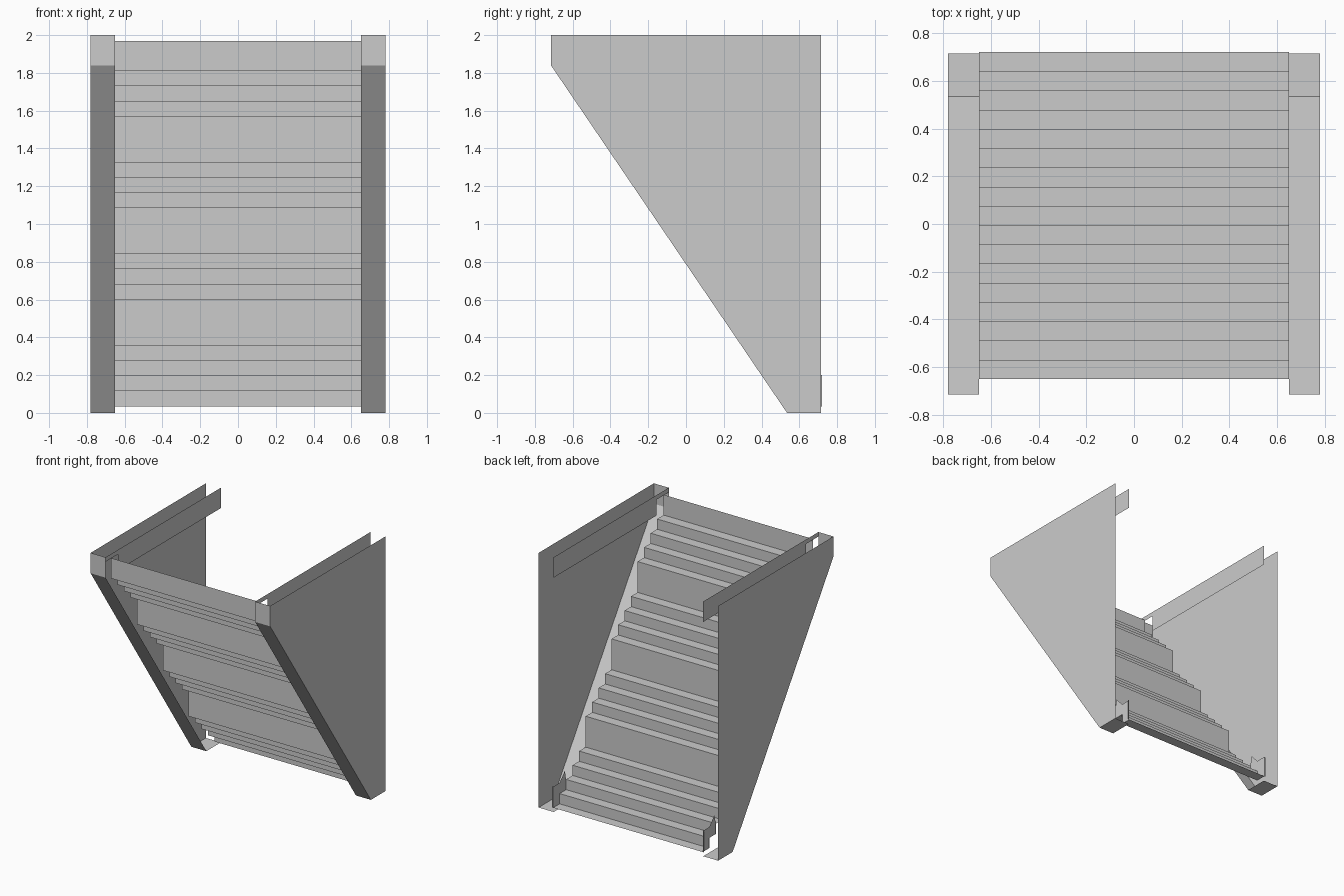
import bpy

if "Cube" in bpy.data.objects:
    bpy.data.objects.remove(bpy.data.objects["Cube"])


def sheet(name, verts, faces):
    mesh = bpy.data.meshes.new(name)
    mesh.from_pydata(verts, [], faces)
    mesh.update()
    obj = bpy.data.objects.new(name, mesh)
    bpy.context.collection.objects.link(obj)
    return obj


def strip(name, profile, x0, x1):
    """Sweep an open (y, z) profile across x."""
    verts = [(x, y, z) for y, z in profile for x in (x0, x1)]
    faces = [(2 * i, 2 * i + 1, 2 * i + 3, 2 * i + 2) for i in range(len(profile) - 1)]
    return sheet(name, verts, faces)


def plate(name, outline, x):
    """Flat (y, z) outline standing at one x."""
    return sheet(name, [(x, y, z) for y, z in outline], [tuple(range(len(outline)))])


OUTER, INNER = 0.78, 0.65
BACK, FRONT = 0.715, -0.715

# Stair sheet: groups of four small risers, then one tall riser
depth, low, tall = 0.0806, 0.0806, 0.2425
y, z = 0.72, 0.035
steps = [(y, z)]
for i in range(17):
    y -= depth
    steps.append((y, z))
    if i == 16:
        z = 1.97
    else:
        z += tall if i % 4 == 0 and i > 0 else low
    steps.append((y, z))
strip("stairs", steps, -INNER, INNER)

# Side casings, open at the top and back
edge = [(FRONT, 2.0), (FRONT, 1.84), (0.535, 0.0), (BACK, 0.0)]
for side, s in (("left", -1), ("right", 1)):
    plate(side + "_outer_wall", edge + [(BACK, 2.0)], s * OUTER)
    strip(side + "_casing_edge", edge, s * INNER, s * OUTER)
    # Inner rail along the top, thinner at the front
    plate(side + "_top_rail",
          [(FRONT, 2.0), (FRONT, 1.965), (-0.56, 1.965), (-0.56, 1.84),
           (BACK, 1.84), (BACK, 2.0)], s * INNER)
    # Small skirt and flange beside the lowest steps
    plate(side + "_foot_skirt",
          [(0.72, 0.035), (0.72, 0.2), (0.64, 0.2), (0.575, 0.27),
           (0.56, 0.195), (0.56, 0.115), (0.64, 0.115), (0.64, 0.035)], s * INNER)
    strip(side + "_foot_flange", [(0.72, 0.035), (0.72, 0.2)], s * INNER, s * 0.66)
